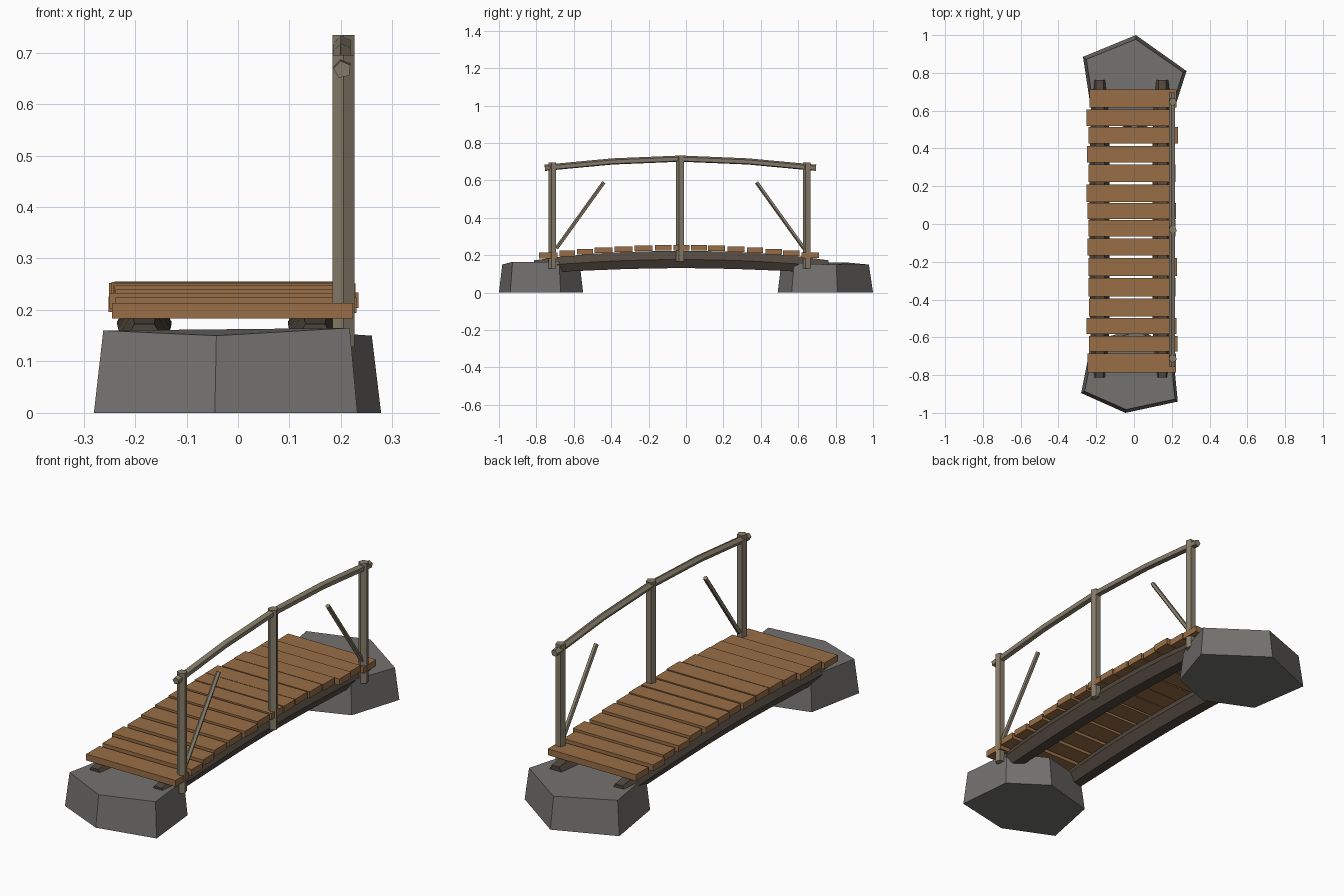
import bpy, bmesh, math
from mathutils import Vector

if "Cube" in bpy.data.objects:
    bpy.data.objects.remove(bpy.data.objects["Cube"])


def material(name, rgb):
    m = bpy.data.materials.new(name)
    m.diffuse_color = (*rgb, 1)
    m.use_nodes = True
    m.node_tree.nodes["Principled BSDF"].inputs["Base Color"].default_value = m.diffuse_color
    return m


STONE = material("grey stone", (0.175, 0.168, 0.160))
PLANK = material("warm plank wood", (0.315, 0.158, 0.062))
BEAM = material("dark beam wood", (0.085, 0.066, 0.050))
POST = material("weathered rail wood", (0.250, 0.212, 0.150))
MID = -0.03      # the arch crown sits slightly off centre
RAIL_X = 0.205


def finish(bm, name, mat):
    bmesh.ops.recalc_face_normals(bm, faces=bm.faces)
    me = bpy.data.meshes.new(name)
    bm.to_mesh(me)
    bm.free()
    me.materials.append(mat)
    ob = bpy.data.objects.new(name, me)
    bpy.context.collection.objects.link(ob)
    return ob


def loft(rings, name, mat):
    """Skin a list of point rings and cap both ends."""
    bm = bmesh.new()
    rings = [[bm.verts.new(p) for p in r] for r in rings]
    n = len(rings[0])
    for a, b in zip(rings, rings[1:]):
        for i in range(n):
            j = (i + 1) % n
            bm.faces.new((a[i], a[j], b[j], b[i]))
    bm.faces.new(rings[0])
    bm.faces.new(rings[-1])
    return finish(bm, name, mat)


def pole(name, x, path, radii, sides, phase, mat):
    """Faceted pole along (y, z) points in the plane at x."""
    pts = [Vector((x, y, z)) for y, z in path]
    side = Vector((1, 0, 0))
    rings = []
    for i, p in enumerate(pts):
        t = (pts[min(i + 1, len(pts) - 1)] - pts[max(i - 1, 0)]).normalized()
        up = side.cross(t)
        ring = []
        for k in range(sides):
            a = math.radians(phase) + math.tau * k / sides
            ring.append(p + radii[i] * (side * math.cos(a) + up * math.sin(a)))
        rings.append(ring)
    return loft(rings, name, mat)


def deck_z(y):
    return 0.24 - 0.041 * ((y - MID) / 0.70) ** 2


# Footing stones: tapered irregular hexagons (x, y, top height)
stones = {
    "front_stone": [(-0.045, -1.0, 0.15), (0.232, -0.94, 0.165), (0.205, -0.67, 0.165),
                    (0.03, -0.55, 0.155), (-0.225, -0.62, 0.16), (-0.28, -0.895, 0.16)],
    "back_stone": [(0.01, 1.0, 0.15), (0.278, 0.81, 0.15), (0.20, 0.565, 0.155),
                   (0.0, 0.49, 0.15), (-0.225, 0.59, 0.16), (-0.27, 0.885, 0.16)],
}
for name, pts in stones.items():
    cy = sum(p[1] for p in pts) / len(pts)
    bottom = [(x, y, 0) for x, y, _ in pts]
    top = [(x * 0.935, cy + (y - cy) * 0.92, z) for x, y, z in pts]
    loft([bottom, top], name, STONE)

# Two arched hexagonal beams, thinner at the ends
us = [i / 5 - 1 for i in range(11)]
path = [(MID + 0.005 + 0.785 * u, 0.177 - 0.037 * u * u) for u in us]
radii = [0.053 - 0.015 * u ** 4 for u in us]
for name, x in (("left_beam", -0.182), ("right_beam", 0.150)):
    pole(name, x, path, radii, 6, 0, BEAM)

# Deck planks: centre y, depth, left end, right end
planks = [
    (-0.736, 0.100, -0.245, 0.223), (-0.634, 0.082, -0.238, 0.230),
    (-0.541, 0.085, -0.251, 0.224), (-0.441, 0.095, -0.238, 0.218),
    (-0.334, 0.098, -0.240, 0.220), (-0.227, 0.096, -0.242, 0.228),
    (-0.122, 0.090, -0.246, 0.218), (-0.023, 0.086, -0.240, 0.221),
    (0.069, 0.084, -0.246, 0.222), (0.163, 0.092, -0.251, 0.218),
    (0.268, 0.092, -0.240, 0.220), (0.369, 0.086, -0.250, 0.218),
    (0.469, 0.088, -0.241, 0.234), (0.562, 0.088, -0.252, 0.218),
    (0.664, 0.094, -0.235, 0.226)]
for i, (y, d, x0, x1) in enumerate(planks):
    rings = [[(x, y + sy * d / 2, deck_z(y) + sz * 0.015)
              for sy, sz in ((-1, -1), (1, -1), (1, 1), (-1, 1))] for x in (x0, x1)]
    loft(rings, f"plank_{i + 1}", PLANK)

# Handrail posts
for name, y in (("front_post", -0.712), ("middle_post", MID), ("back_post", 0.647)):
    z = deck_z(y) - 0.073
    pole(name, RAIL_X, [(y, z), (y, z + 0.567)], [0.0225] * 2, 5, 90, POST)

# Bent handrail
rail = [(MID + 0.725 * u, 0.716 - 0.049 * abs(u) ** 1.7) for u in (-1, -0.5, 0, 0.5, 1)]
pole("handrail", RAIL_X - 0.002, rail, [0.0175] * 5, 5, 30, POST)

# Diagonal braces, mirrored about the middle post
for name, s in (("front_brace", -1), ("back_brace", 1)):
    pole(name, RAIL_X, [(MID + s * 0.662, 0.236), (MID + s * 0.408, 0.59)],
         [0.011] * 2, 5, 90, POST)
